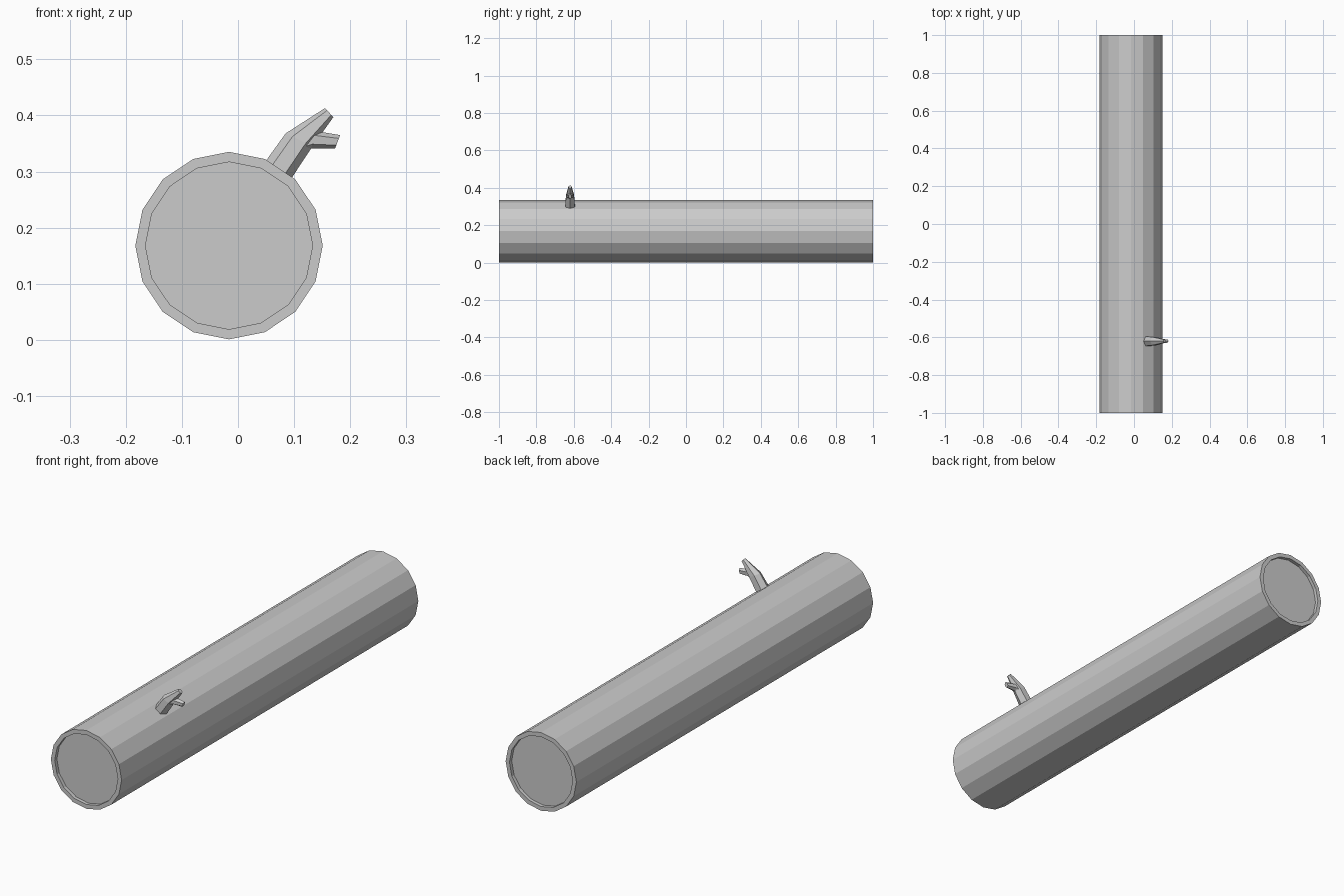
import bpy, bmesh, math
from mathutils import Vector

if "Cube" in bpy.data.objects:
    bpy.data.objects.remove(bpy.data.objects["Cube"])

CX, CZ, BY = -0.016, 0.168, -0.62


def loft(name, rings, caps=True):
    """Skin a list of equal-length point rings into one flat-shaded object."""
    bm = bmesh.new()
    loops = [[bm.verts.new(p) for p in r] for r in rings]
    n = len(loops[0])
    for a, b in zip(loops, loops[1:]):
        for i in range(n):
            j = (i + 1) % n
            bm.faces.new((a[i], a[j], b[j], b[i]))
    if caps:
        bm.faces.new(loops[0])
        bm.faces.new(loops[-1])
    bmesh.ops.recalc_face_normals(bm, faces=bm.faces)
    me = bpy.data.meshes.new(name)
    bm.to_mesh(me)
    bm.free()
    ob = bpy.data.objects.new(name, me)
    bpy.context.collection.objects.link(ob)
    return ob


def log_ring(r, y, n=16):
    return [(CX + r * math.cos(2 * math.pi * i / n), y,
             CZ + r * math.sin(2 * math.pi * i / n)) for i in range(n)]


def twig_ring(upper, lower, half_y, n=6):
    """Six-sided ring spanning two (x, z) silhouette points."""
    u = Vector((upper[0], BY, upper[1]))
    l = Vector((lower[0], BY, lower[1]))
    c, d = (u + l) / 2, (u - l) / 2
    return [c + d * math.cos(2 * math.pi * i / n)
            + Vector((0, half_y * math.sin(2 * math.pi * i / n), 0))
            for i in range(n)]


# Log with a rim and shallow recess at both ends
loft("log", [log_ring(r, y) for r, y in (
    (0.149, -0.985), (0.149, -1.0), (0.167, -1.0),
    (0.167, 1.0), (0.149, 1.0), (0.149, 0.985))])

# Main branch stub, bending into its upper prong
loft("branch", [
    twig_ring((0.036, 0.300), (0.082, 0.268), 0.031),
    twig_ring((0.085, 0.368), (0.133, 0.345), 0.025),
    twig_ring((0.155, 0.413), (0.170, 0.397), 0.009)])

# Lower prong of the fork
loft("side_twig", [
    twig_ring((0.108, 0.372), (0.116, 0.333), 0.020),
    twig_ring((0.140, 0.372), (0.130, 0.341), 0.016),
    twig_ring((0.182, 0.365), (0.173, 0.341), 0.009)])
